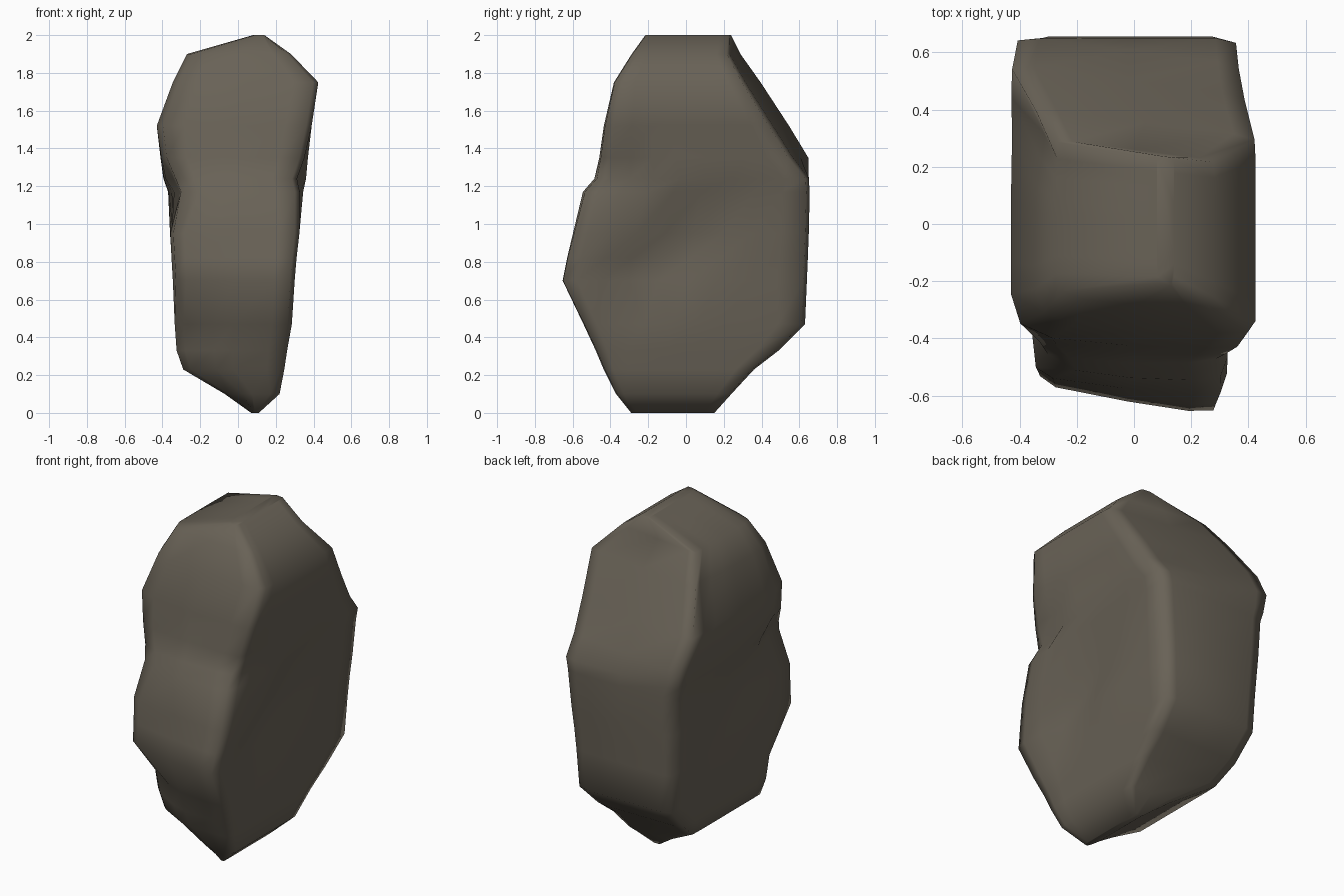
import bpy, bmesh, math

old = bpy.data.objects.get("Cube")
if old:
    bpy.data.objects.remove(old, do_unlink=True)

# Stone colour
stone = bpy.data.materials.new("warm_grey_stone")
stone.use_nodes = True
colour = (0.14, 0.122, 0.094, 1)
stone.diffuse_color = colour
bsdf = stone.node_tree.nodes["Principled BSDF"]
bsdf.inputs["Base Color"].default_value = colour
bsdf.inputs["Roughness"].default_value = 0.9

# Horizontal sections: height, right, left, front, back
sections = [
    (0.00, 0.07, 0.11, -0.29, 0.15),
    (0.10, -0.07, 0.22, -0.37, 0.24),
    (0.23, -0.29, 0.245, -0.44, 0.36),
    (0.33, -0.325, 0.26, -0.485, 0.49),
    (0.47, -0.335, 0.285, -0.555, 0.63),
    (0.70, -0.345, 0.30, -0.67, 0.64),
    (0.82, -0.352, 0.31, -0.645, 0.645),
    (0.95, -0.36, 0.325, -0.61, 0.65),
    (1.17, -0.37, 0.345, -0.55, 0.655),
    (1.24, -0.395, 0.36, -0.485, 0.65),
    (1.35, -0.41, 0.37, -0.45, 0.605),
    (1.52, -0.43, 0.39, -0.425, 0.50),
    (1.75, -0.345, 0.425, -0.37, 0.36),
    (1.90, -0.27, 0.28, -0.28, 0.26),
    (2.00, 0.08, 0.14, -0.21, 0.25),
]
flank = [0.17, 0.28, 0.4, 0.52, 0.64, 0.76, 0.88]


def outline(z):
    """Blocky outline; one front corner changes softness with height."""
    c = 0.15 if z < 0.5 else 0.05 if z < 1.1 else 0.08
    return ([(0.5, 0), (0.83, 0), (0.965, 0.012), (1, 0.07)]
            + [(1, v) for v in flank]
            + [(0.995, 0.985), (0.9, 1), (0.5, 1), (0.1, 1), (0.005, 0.985)]
            + [(0, v) for v in reversed(flank)]
            + [(0.5 * c, 0.8 * c), (2.2 * c, 0.2 * c)])


def bump(d, width):
    return math.exp(-(d / width) ** 2)


def shape(u, v, z, xl, xr, yf, yb):
    x, y = xl + u * (xr - xl), yf + v * (yb - yf)
    # lower front leans toward one side
    if 0.2 < z < 1.2:
        y += 0.1 * (1 - u) * max(0, 1 - v / 0.35) * bump(z - 0.7, 0.4)
    # upper half is skewed across the diagonal
    if z > 1.3:
        y -= 0.13 * x * (0.3 + 0.7 * v)
    # notches where the front corners meet the lower lump
    if v < 0.2:
        if u > 0.8:
            x -= 0.05 * bump(z - 1.26, 0.09)
        elif u < 0.2:
            x += 0.045 * bump(z - 1.2, 0.08)
    # slanting groove along one flank
    if u > 0.9 and 0.1 < v < 0.95:
        x -= 0.07 * bump(z - 0.9 - 0.7 * y, 0.15) * bump(y + 0.12, 0.35)
    # descending crease and shoulder hollow along the other flank
    if u < 0.1 and 0.1 < v < 0.95:
        x += 0.045 * bump(z - 1.2 + 0.5 * (y + 0.4), 0.14) * bump(y + 0.1, 0.3)
        x += 0.04 * bump(z - 1.7, 0.12) * bump(y - 0.3, 0.12)
    return x, y, z


# Loft the boulder
bm = bmesh.new()
rings = [[bm.verts.new(shape(u, v, *s)) for u, v in outline(s[0])] for s in sections]
n = len(rings[0])
for low, high in zip(rings, rings[1:]):
    for i in range(n):
        j = (i + 1) % n
        bm.faces.new((low[i], low[j], high[j], high[i]))
bm.faces.new(rings[0][::-1])
bm.faces.new(rings[-1])
bmesh.ops.recalc_face_normals(bm, faces=bm.faces)
for f in bm.faces:
    f.smooth = True

mesh = bpy.data.meshes.new("boulder")
bm.to_mesh(mesh)
bm.free()
mesh.materials.append(stone)
boulder = bpy.data.objects.new("boulder", mesh)
bpy.context.collection.objects.link(boulder)
